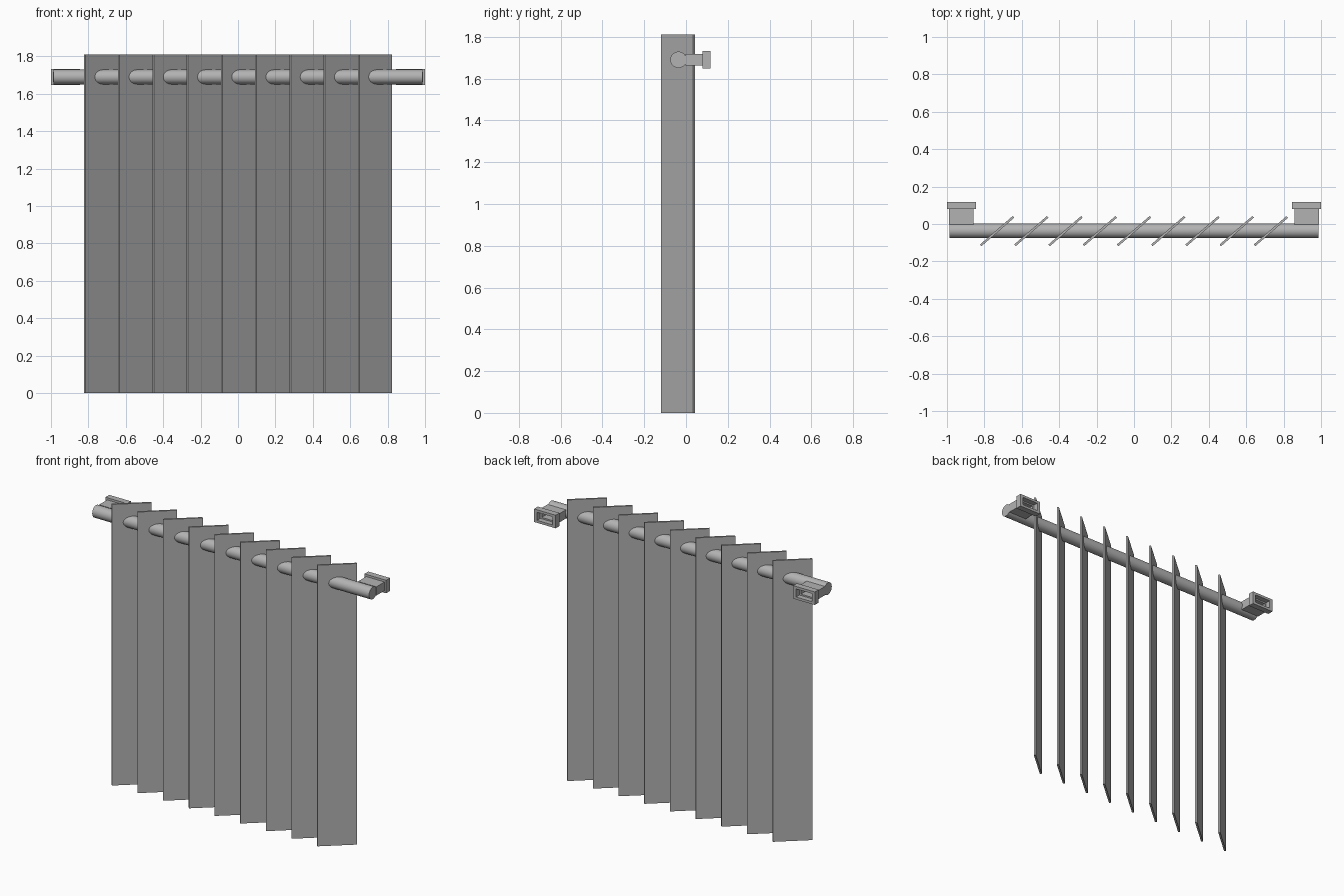
import bpy, bmesh, math

cube = bpy.data.objects.get("Cube")
if cube:
    bpy.data.objects.remove(cube, do_unlink=True)

grey = bpy.data.materials.new("plain_grey")
grey.use_nodes = True
color = (0.45, 0.45, 0.45, 1)
grey.diffuse_color = color
grey.node_tree.nodes["Principled BSDF"].inputs["Base Color"].default_value = color

ROD_Y, ROD_Z = -0.036, 1.69


def finish(obj, name):
    obj.name = name
    obj.data.name = name
    obj.data.materials.append(grey)
    return obj


# Round rail
bpy.ops.mesh.primitive_cylinder_add(vertices=48, radius=0.039, depth=1.972,
                                    location=(0, ROD_Y, ROD_Z),
                                    rotation=(0, math.pi / 2, 0))
rail = finish(bpy.context.object, "rail")
bpy.ops.object.shade_smooth_by_angle(angle=math.radians(30))

# Nine angled vertical slats
HEIGHT, PITCH, COUNT = 1.81, 0.183, 9
for i in range(COUNT):
    x = (i - (COUNT - 1) / 2) * PITCH
    bpy.ops.mesh.primitive_cube_add(size=1, location=(x, -0.038, HEIGHT / 2),
                                    rotation=(0, 0, math.radians(41)))
    slat = finish(bpy.context.object, f"slat_{i + 1}")
    slat.scale = (0.232, 0.012, HEIGHT)


# Wall bracket: neck, flange and stepped socket lofted from rectangles
def add_bracket(name, x):
    rings = [  # half width, half height, y
        (0.065, 0.028, -0.003),
        (0.065, 0.028, 0.079),
        (0.077, 0.042, 0.079),
        (0.077, 0.042, 0.118),
        (0.056, 0.026, 0.118),
        (0.056, 0.026, 0.085),
        (0.045, 0.017, 0.085),
        (0.045, 0.017, 0.01),
    ]
    bm = bmesh.new()
    loops = [[bm.verts.new((sx * w, y, sz * h))
              for sx, sz in ((-1, -1), (1, -1), (1, 1), (-1, 1))]
             for w, h, y in rings]
    for a, b in zip(loops, loops[1:]):
        for k in range(4):
            n = (k + 1) % 4
            bm.faces.new((a[k], a[n], b[n], b[k]))
    bm.faces.new(loops[0])
    bm.faces.new(loops[-1])
    bmesh.ops.recalc_face_normals(bm, faces=bm.faces)
    mesh = bpy.data.meshes.new(name)
    bm.to_mesh(mesh)
    bm.free()
    obj = bpy.data.objects.new(name, mesh)
    obj.location = (x, 0, ROD_Z)
    bpy.context.collection.objects.link(obj)
    finish(obj, name)


for side, sign in (("left", 1), ("right", -1)):
    add_bracket(f"{side}_bracket", sign * 0.923)
